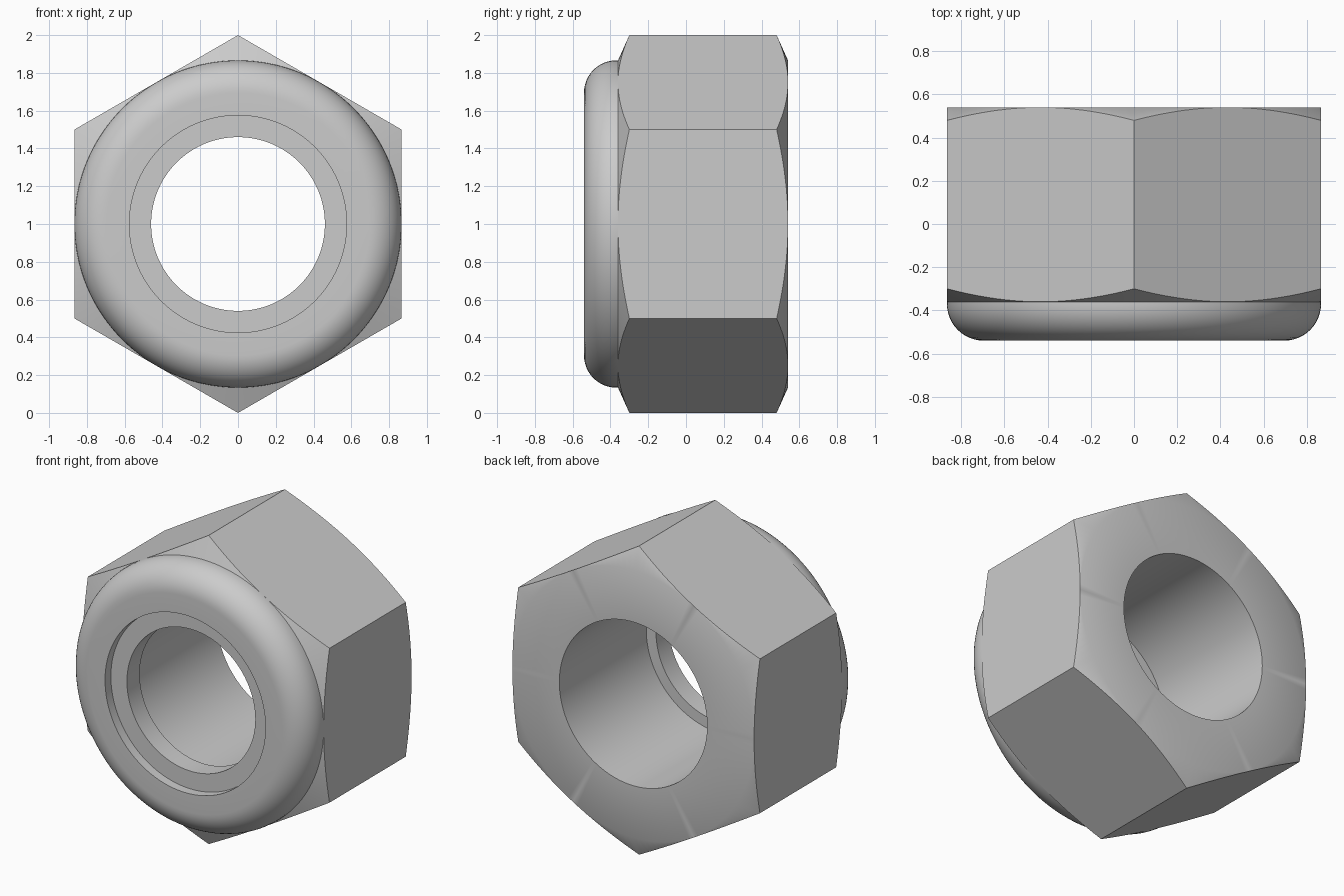
import bpy, bmesh
from math import cos, sin, pi, radians

cube = bpy.data.objects.get("Cube")
if cube:
    bpy.data.objects.remove(cube, do_unlink=True)

SEGMENTS = 144           # a multiple of 12, so corners and flat centres are sampled
FLAT = cos(pi / 6)       # distance from the axis to each hexagon flat
BACK, SHOULDER, FRONT = 0.54, -0.36, -0.54
SLOPE = 0.06 / (1 - FLAT)
FILLET = 0.17

steel = bpy.data.materials.new("steel_grey")
steel.use_nodes = True
steel.diffuse_color = (0.6, 0.6, 0.6, 1)
steel.node_tree.nodes["Principled BSDF"].inputs["Base Color"].default_value = (0.6, 0.6, 0.6, 1)


def lathe(name, profile):
    """Revolve a closed (radius, y) profile, given per angle, about the y axis."""
    bm = bmesh.new()
    rings = []
    for i in range(SEGMENTS):
        a = 2 * pi * i / SEGMENTS
        rings.append([bm.verts.new((r * sin(a), y, 1 + r * cos(a))) for r, y in profile(a)])
    for i, ring in enumerate(rings):
        after = rings[(i + 1) % SEGMENTS]
        for j in range(len(ring)):
            k = (j + 1) % len(ring)
            bm.faces.new((ring[j], ring[k], after[k], after[j]))
    bmesh.ops.remove_doubles(bm, verts=bm.verts, dist=1e-5)
    bmesh.ops.recalc_face_normals(bm, faces=bm.faces)
    mesh = bpy.data.meshes.new(name)
    bm.to_mesh(mesh)
    bm.free()
    mesh.materials.append(steel)
    obj = bpy.data.objects.new(name, mesh)
    bpy.context.collection.objects.link(obj)
    bpy.ops.object.select_all(action="DESELECT")
    obj.select_set(True)
    bpy.context.view_layer.objects.active = obj
    bpy.ops.object.shade_smooth_by_angle(angle=radians(30))
    return obj


def nut_profile(a):
    # Hexagon radius at this angle, with conical chamfers at both ends
    hexagon = FLAT / cos((a % (pi / 3)) - pi / 6)
    drop = (hexagon - FLAT) * SLOPE
    points = [(0.53, BACK), (FLAT, BACK), (hexagon, BACK - drop),
              (hexagon, SHOULDER + drop), (FLAT, SHOULDER)]
    # Rounded collar
    for i in range(13):
        t = i / 12 * pi / 2
        points.append((FLAT - FILLET + FILLET * cos(t), FRONT + FILLET - FILLET * sin(t)))
    # Front opening, insert seat and bore
    return points + [(0.575, FRONT), (0.575, -0.35), (0.53, -0.35)]


def insert_profile(a):
    return [(0.46, -0.35), (0.575, -0.35), (0.575, -0.48), (0.46, -0.48)]


lathe("nut_body", nut_profile)
lathe("locking_insert", insert_profile)
